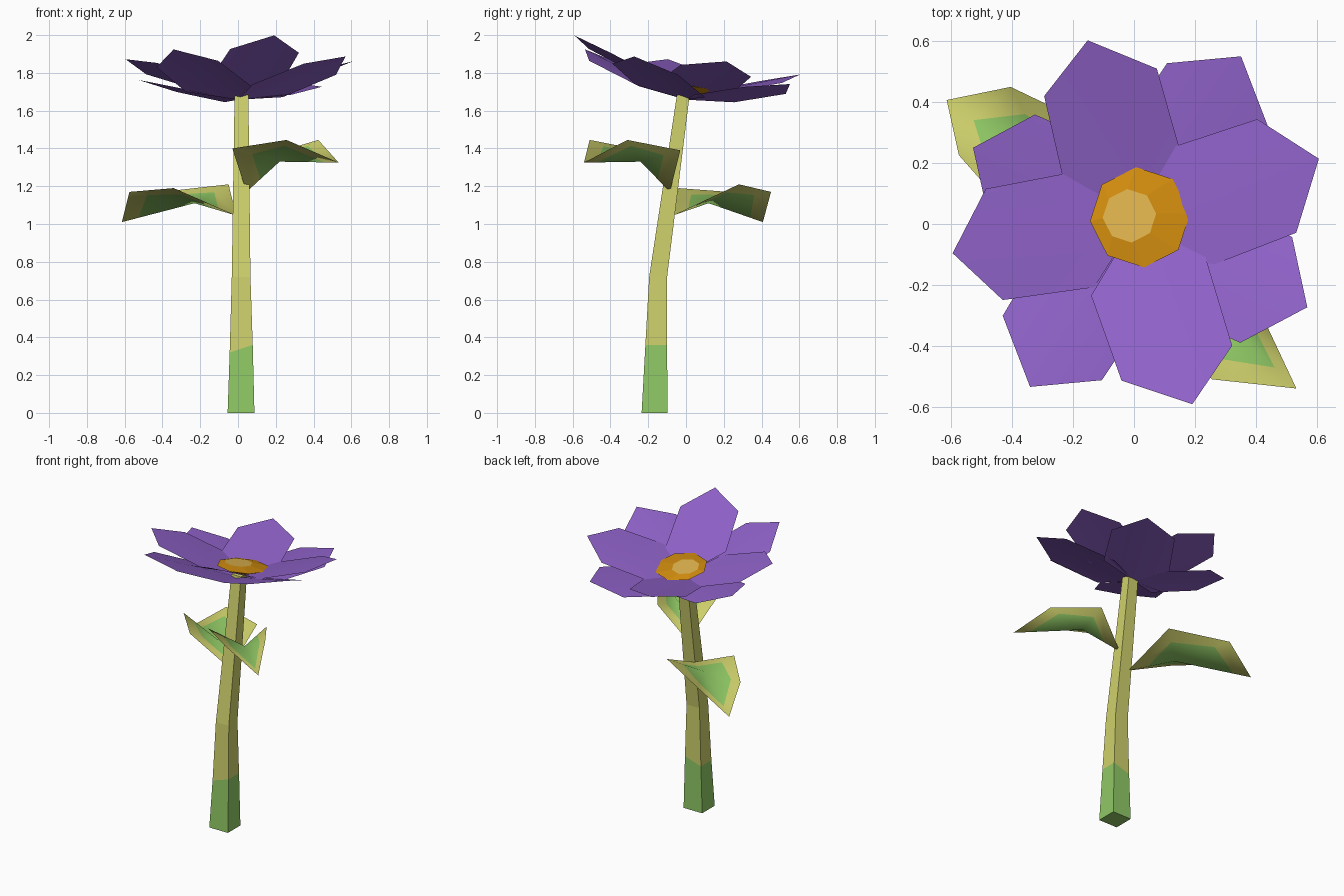
import bpy, math
from mathutils import Vector

if "Cube" in bpy.data.objects:
    bpy.data.objects.remove(bpy.data.objects["Cube"])


def material(name, rgb):
    lin = [((c / 255 + 0.055) / 1.055) ** 2.4 for c in rgb]
    m = bpy.data.materials.new(name)
    m.diffuse_color = (*lin, 1)
    m.use_nodes = True
    m.node_tree.nodes["Principled BSDF"].inputs["Base Color"].default_value = m.diffuse_color
    return m


PURPLE = material("petal purple", (142, 97, 199))
OLIVE = material("olive yellow", (207, 209, 108))
GREEN = material("leaf green", (144, 201, 101))
ORANGE = material("centre orange", (208, 139, 14))
GOLD = material("centre gold", (224, 180, 78))


def build(name, verts, faces, mats, indices=None, smooth=False):
    me = bpy.data.meshes.new(name)
    me.from_pydata([tuple(v) for v in verts], [], faces)
    for m in mats:
        me.materials.append(m)
    if indices:
        me.polygons.foreach_set("material_index", indices)
    me.polygons.foreach_set("use_smooth", [smooth] * len(faces))
    me.update()
    ob = bpy.data.objects.new(name, me)
    bpy.context.collection.objects.link(ob)
    return ob


def tilted(x, y, h):
    """The flower head leans back: its front edge is higher."""
    return Vector((x, y, h - 0.167 * y))


# Stem: square section, bent at mid height, green foot
# rings: x0, x1, y0, y1, z at left, z at right
rings = [(-0.055, 0.087, -0.235, -0.098, 0, 0),
         (-0.044, 0.078, -0.215, -0.10, 0.32, 0.36),
         (-0.033, 0.066, -0.195, -0.10, 0.72, 0.72),
         (-0.018, 0.055, -0.047, 0.02, 1.69, 1.69)]
verts, faces, idx = [], [(3, 2, 1, 0)], [1]
for x0, x1, y0, y1, zl, zr in rings:
    verts += [(x0, y0, zl), (x1, y0, zr), (x1, y1, zr), (x0, y1, zl)]
for r in range(3):
    for k in range(4):
        a, b = r * 4 + k, r * 4 + (k + 1) % 4
        faces.append((a, b, b + 4, a + 4))
        idx.append(1 if r == 0 else 0)
faces.append((12, 13, 14, 15))
idx.append(0)
build("stem", verts, faces, [OLIVE, GREEN], idx)


# Leaves: V-folded sheet fanned around a midrib point, green inside an olive rim
INSET = (0.42, 0.42, 0.27, 0.23, 0.27, 0.42)


def leaf(name, outline, mid):
    outline = [Vector(p) for p in outline]
    mid = Vector(mid)
    n = len(outline)
    verts = outline + [p.lerp(mid, t) for p, t in zip(outline, INSET)] + [mid]
    faces, idx = [], []
    for i in range(n):
        j = (i + 1) % n
        faces += [(i, j, n + j, n + i), (n + i, n + j, 2 * n)]
        idx += [0, 1]
    build(name, verts, faces, [OLIVE, GREEN], idx, smooth=True)


leaf("front_leaf",
     [(0.045, -0.085, 1.17), (-0.03, -0.28, 1.40), (0.257, -0.51, 1.445),
      (0.533, -0.54, 1.325), (0.425, -0.31, 1.445), (0.24, -0.03, 1.39)],
     (0.22, -0.24, 1.33))
leaf("back_leaf",
     [(-0.01, -0.07, 1.045), (-0.05, 0.28, 1.21), (-0.405, 0.45, 1.17),
      (-0.615, 0.407, 1.01), (-0.575, 0.226, 1.17), (-0.34, -0.04, 1.19)],
     (-0.23, 0.12, 1.11))

# Petals: one outline turned around the centre, in two layers
OUTLINE = [(0, 0), (0.156, 0.225), (0.075, 0.51), (-0.152, 0.603),
           (-0.295, 0.42), (-0.225, 0.115)]


def petal(name, angle, scale, base, linear, curve):
    ca, sa = math.cos(math.radians(angle)), math.sin(math.radians(angle))
    verts = []
    for x, y in OUTLINE:
        x, y = x * scale, y * scale
        d = math.hypot(x, y)
        verts.append(tilted(x * ca - y * sa, x * sa + y * ca,
                            base + linear * d + curve * d * d))
    build(name, verts, [(0, i, i + 1) for i in range(1, 5)], [PURPLE], smooth=True)


# angle, scale, upward curve
UPPER = [(0, 1, 0.40), (-84.7, 1.035, 0.37), (-176.2, 1, 0.40), (85, 0.97, 0.30)]
LOWER = [(-46.7, 1.05, 0.41), (-129.8, 1.015, 0.46), (133.3, 1.02, 0.44), (50.5, 0.94, 0.43)]
for i, (ang, s, c) in enumerate(UPPER):
    petal(f"upper_petal_{i + 1}", ang, s, 1.675 + 0.004 * i, 0.10, c)
for i, (ang, s, c) in enumerate(LOWER):
    petal(f"lower_petal_{i + 1}", ang, s, 1.658, 0.0, c)

# Flower centre: shallow eight-sided button with a gold top
N = 8
levels = [(0.02, 0.015, 0.05, 1.69), (0.02, 0.022, 0.165, 1.735), (-0.015, 0.027, 0.088, 1.748)]
verts, faces, idx = [], [tuple(reversed(range(N)))], [0]
for cx, cy, r, h in levels:
    for k in range(N):
        t = 2 * math.pi * (k + 0.1) / N
        verts.append(tilted(cx + r * math.cos(t), cy + r * math.sin(t), h))
for r in range(2):
    for k in range(N):
        a, b = r * N + k, r * N + (k + 1) % N
        faces.append((a, b, b + N, a + N))
        idx.append(0)
faces.append(tuple(range(2 * N, 3 * N)))
idx.append(1)
build("flower_centre", verts, faces, [ORANGE, GOLD], idx)

# Leaf and petal sheets all face upward
for ob in bpy.data.objects:
    if "leaf" in ob.name or "petal" in ob.name:
        if sum(p.normal.z * p.area for p in ob.data.polygons) < 0:
            ob.data.flip_normals()
